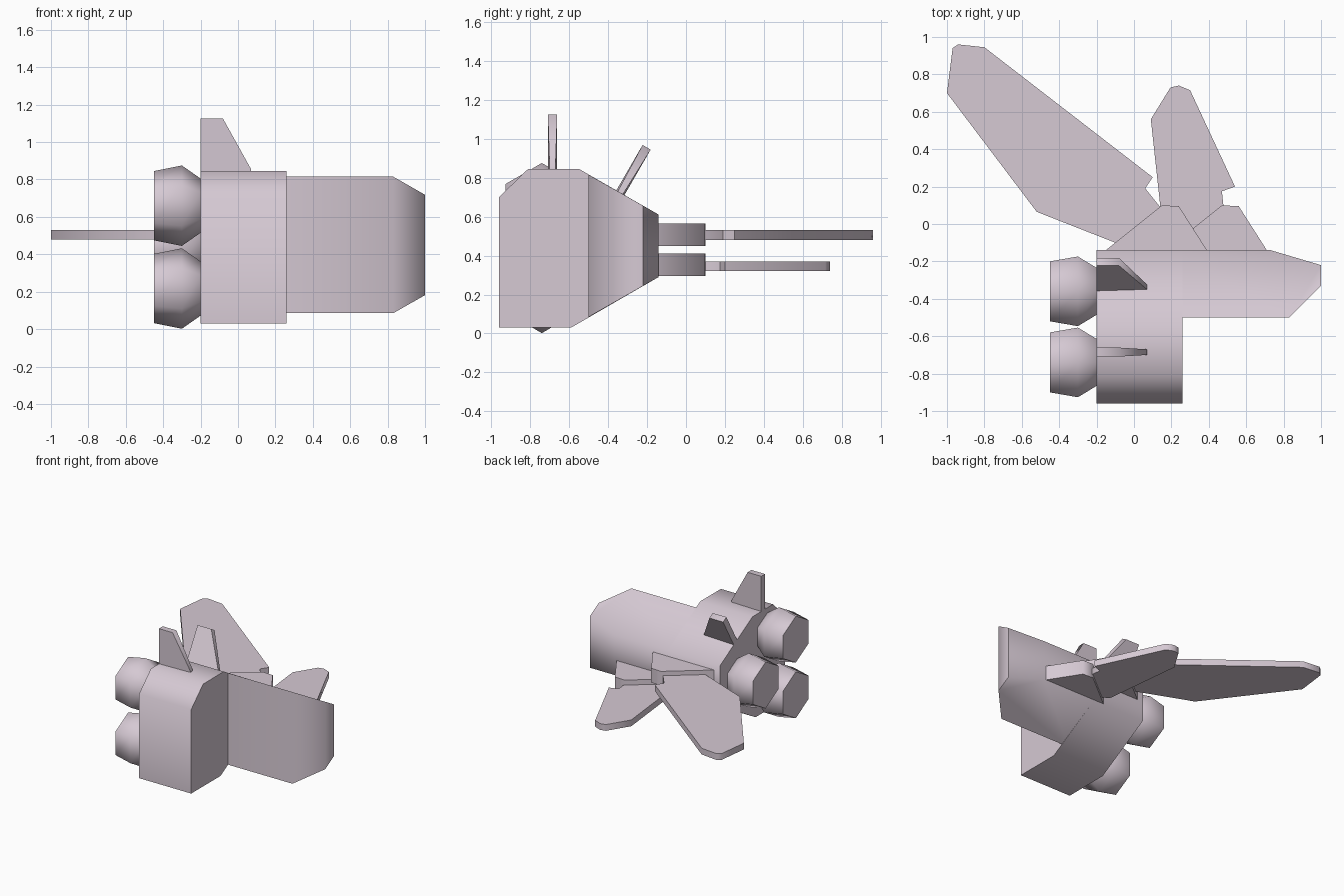
import bpy
import bmesh
import math
from mathutils import Matrix, Vector

cube = bpy.data.objects.get("Cube")
if cube:
    bpy.data.objects.remove(cube, do_unlink=True)

hull_paint = bpy.data.materials.new("pale_mauve")
hull_paint.use_nodes = True
COLOUR = (0.67, 0.585, 0.655, 1)
hull_paint.diffuse_color = COLOUR
hull_paint.node_tree.nodes["Principled BSDF"].inputs["Base Color"].default_value = COLOUR


def finish(name, bm):
    """Turn a bmesh into a painted, softly shaded object."""
    bmesh.ops.recalc_face_normals(bm, faces=bm.faces[:])
    mesh = bpy.data.meshes.new(name)
    bm.to_mesh(mesh)
    bm.free()
    mesh.materials.append(hull_paint)
    obj = bpy.data.objects.new(name, mesh)
    bpy.context.collection.objects.link(obj)
    bpy.ops.object.select_all(action="DESELECT")
    obj.select_set(True)
    bpy.context.view_layer.objects.active = obj
    bpy.ops.object.shade_smooth_by_angle(angle=math.radians(65))
    return obj


def prism(outline, place, low, high):
    """Extrude an outline from low to high; place maps (u, v, depth) to xyz."""
    bm = bmesh.new()
    face = bm.faces.new([bm.verts.new(place(u, v, low)) for u, v in outline])
    new = bmesh.ops.extrude_face_region(bm, geom=[face])["geom"]
    shift = Vector(place(0, 0, high)) - Vector(place(0, 0, low))
    bmesh.ops.translate(bm, vec=shift, verts=[v for v in new if isinstance(v, bmesh.types.BMVert)])
    return bm


def along_x(y, z, x):
    return (x, y, z)


def along_y(x, z, y):
    return (x, y, z)


def along_z(x, y, z):
    return (x, y, z)


def slice_off(bm, point, normal):
    """Cut away the side the normal points to and cap the hole."""
    geom = bm.verts[:] + bm.edges[:] + bm.faces[:]
    cut = bmesh.ops.bisect_plane(bm, geom=geom, plane_co=point, plane_no=normal, clear_outer=True)
    edges = [e for e in cut["geom_cut"] if isinstance(e, bmesh.types.BMEdge)]
    bmesh.ops.contextual_create(bm, geom=edges)


# Engine housing
housing = [(-0.96, 0.03), (-0.96, 0.70), (-0.81, 0.845), (-0.55, 0.845),
           (-0.14, 0.61), (-0.14, 0.29), (-0.59, 0.03)]
finish("engine_housing", prism(housing, along_x, -0.2, 0.26))

# Side hull with a tapered nose
hull = [(-0.5, 0.085), (-0.5, 0.815), (-0.14, 0.61), (-0.14, 0.29)]
bm = prism(hull, along_x, 0.2, 1.0)
slice_off(bm, (0.83, -0.5, 0), (1, -1, 0))
slice_off(bm, (0.73, -0.14, 0), (0.08, 0.27, 0))
finish("side_hull", bm)


# Hexagonal engines
def engine(name, y, z):
    bm = bmesh.new()
    rings = []
    for x, radius in [(-0.45, 0.185), (-0.3, 0.215), (-0.2, 0.145), (-0.18, 0.13)]:
        angles = [math.tau * i / 6 for i in range(6)]
        rings.append([bm.verts.new((x, y + radius * math.sin(a), z + radius * math.cos(a)))
                      for a in angles])
    for a, b in zip(rings, rings[1:]):
        for i in range(6):
            j = (i + 1) % 6
            bm.faces.new((a[i], a[j], b[j], b[i]))
    bm.faces.new(rings[0])
    bm.faces.new(rings[-1])
    finish(name, bm)


engine("upper_engine", -0.74, 0.66)
engine("lower_engine", -0.74, 0.217)
engine("middle_engine", -0.36, 0.44)

# Wing roots, identical and staggered
root = [(-0.15, -0.14), (0.15, 0.10), (0.24, 0.095), (0.39, -0.14), (0.36, -0.18), (-0.12, -0.18)]
for name, dx, z in [("upper_wing_root", 0, 0.45), ("lower_wing_root", 0.32, 0.295)]:
    finish(name, prism([(x + dx, y) for x, y in root], along_z, z, z + 0.115))

# Wing blades
long_wing = [(-1.0, 0.70), (-0.97, 0.94), (-0.94, 0.96), (-0.80, 0.945), (0.10, 0.25),
             (0.06, 0.19), (0.14, 0.09), (0.15, 0.05), (-0.06, -0.12), (-0.1, -0.1), (-0.52, 0.065)]
short_wing = [(0.09, 0.56), (0.195, 0.73), (0.24, 0.74), (0.30, 0.715), (0.54, 0.2),
              (0.47, 0.175), (0.48, 0.08), (0.23, -0.12), (0.16, -0.08), (0.14, 0.1)]
finish("long_wing", prism(long_wing, along_z, 0.48, 0.53))
finish("short_wing", prism(short_wing, along_z, 0.32, 0.37))

# Dorsal fins, thinner towards the leading end
fin = [(-0.2, -0.02), (-0.2, 0.27), (-0.08, 0.27), (0.07, 0.0), (0.07, -0.02)]
for name, y, z, tilt in [("upright_fin", -0.685, 0.855, 0), ("slanted_fin", -0.337, 0.722, -30)]:
    bm = prism(fin, along_y, -0.024, 0.024)
    for v in bm.verts:
        v.co.y *= 1 - max(0, v.co.x + 0.08) * 2.5
    turn = Matrix.Rotation(math.radians(tilt), 4, "X")
    bm.transform(Matrix.Translation((0, y, z)) @ turn)
    finish(name, bm)
